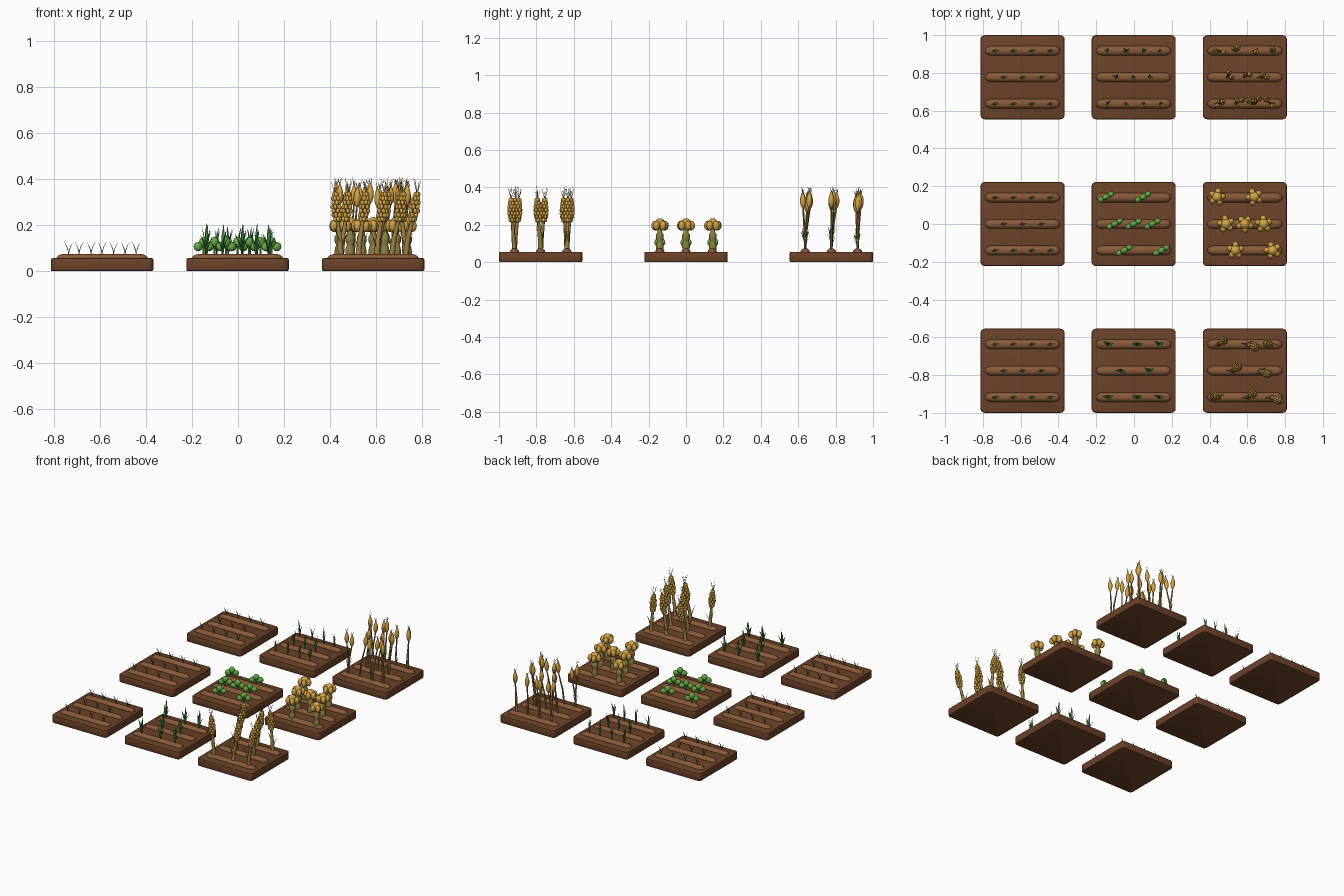
import bpy, bmesh, math, random
from mathutils import Vector, Matrix

if "Cube" in bpy.data.objects:
    bpy.data.objects.remove(bpy.data.objects["Cube"])

random.seed(4)
U = random.uniform


def material(name, r, g, b):
    m = bpy.data.materials.new(name)
    m.diffuse_color = (r, g, b, 1)
    m.use_nodes = True
    m.node_tree.nodes["Principled BSDF"].inputs["Base Color"].default_value = m.diffuse_color
    return m


SOIL = material("soil", 0.15, 0.055, 0.022)
RIDGE = material("ridge_soil", 0.25, 0.10, 0.04)
SPROUT = material("sprout_green", 0.09, 0.27, 0.05)
LEAF = material("leaf_green", 0.05, 0.25, 0.05)
BUSH = material("bush_green", 0.13, 0.42, 0.06)
STRAW = material("straw", 0.36, 0.22, 0.06)
GOLD = material("gold", 0.66, 0.37, 0.06)
OLIVE = material("olive_stalk", 0.26, 0.22, 0.05)


def finish(bm, name, mat, origin=(0, 0, 0), angle=50):
    bmesh.ops.recalc_face_normals(bm, faces=bm.faces)
    me = bpy.data.meshes.new(name)
    bm.to_mesh(me)
    bm.free()
    me.materials.append(mat)
    ob = bpy.data.objects.new(name, me)
    ob.location = origin
    bpy.context.collection.objects.link(ob)
    bpy.ops.object.select_all(action='DESELECT')
    ob.select_set(True)
    bpy.context.view_layer.objects.active = ob
    bpy.ops.object.shade_smooth_by_angle(angle=math.radians(angle))
    return ob


def blob(bm, loc, scale, turn=0, seg=12):
    m = Matrix.Translation(loc) @ Matrix.Rotation(turn, 4, 'Z') @ Matrix.Diagonal((*scale, 1))
    bmesh.ops.create_uvsphere(bm, u_segments=seg, v_segments=seg * 2 // 3, radius=1, matrix=m)


def tube(bm, pts, radii, n=6, flat=1.0, side=None):
    """Sweep an oval ring along a path; flat < 1 makes a leaf blade."""
    pts = [Vector(p) for p in pts]
    rings = []
    for i, p in enumerate(pts):
        t = (pts[min(i + 1, len(pts) - 1)] - pts[max(i - 1, 0)]).normalized()
        s = Vector(side or (0, 1, 0))
        s = (s - t * s.dot(t)).normalized()
        k = s.cross(t)
        rings.append([bm.verts.new(p + radii[i] * (s * math.cos(a) + k * flat * math.sin(a)))
                      for a in (2 * math.pi * j / n for j in range(n))])
    for a, b in zip(rings, rings[1:]):
        for j in range(n):
            bm.faces.new((a[j], a[(j + 1) % n], b[(j + 1) % n], b[j]))
    bm.faces.new(rings[0])
    bm.faces.new(rings[-1])


def blade(bm, base, az, reach, height, width):
    b, d = Vector(base), Vector((math.cos(az), math.sin(az), 0))
    pts = [b + d * reach * f * f + Vector((0, 0, height * f)) for f in (0, 0.35, 0.7, 1)]
    tube(bm, pts, [width * 0.5, width, width * 0.7, 0.0006], 4, 0.25, (-d.y, d.x, 0))


def awns(bm, tip, count, length, spread):
    for i in range(count):
        a = 2 * math.pi * i / count + U(0, 1)
        end = Vector(tip) + Vector((math.cos(a) * spread, math.sin(a) * spread, length * U(0.7, 1)))
        tube(bm, [tip, end], [0.0018, 0.0006], 3)


ROWS = (0.14, 0, -0.14)
TOP = 0.07


def plot(name, ox, oy):
    # Soil slab with rounded corners
    bm = bmesh.new()
    bmesh.ops.create_cube(bm, size=1, matrix=Matrix.Translation((0, 0, 0.028)) @ Matrix.Diagonal((0.445, 0.445, 0.056, 1)))
    up = [e for e in bm.edges if abs(e.verts[0].co.z - e.verts[1].co.z) > 0.01]
    bmesh.ops.bevel(bm, geom=up, offset=0.022, segments=4, profile=0.5, affect='EDGES')
    rim = [e for f in bm.faces if abs(f.normal.z) > 0.9 for e in f.edges]
    bmesh.ops.bevel(bm, geom=rim, offset=0.007, segments=2, profile=0.5, affect='EDGES')
    finish(bm, name + "_soil_bed", SOIL, (ox, oy, 0), 35)
    # Three raised planting ridges
    bm = bmesh.new()
    for y in ROWS:
        tube(bm, [(x, y, 0.052) for x in (-0.198, -0.192, -0.18, -0.165, 0.165, 0.18, 0.192, 0.198)],
             [0.006, 0.016, 0.023, 0.026, 0.026, 0.023, 0.016, 0.006], 16, 0.88)
    finish(bm, name + "_ridges", RIDGE, (ox, oy, 0))


def spots(outer, middle):
    return [(x, y) for y in ROWS for x in (outer if y else middle)]


plots = [(n, y) for n, y in (("tall_grain", 0.777), ("lobed_crop", 0), ("ear_grain", -0.777))]
for n, y in plots:
    for stage, x in (("seed", -0.59), ("growing", -0.002), ("ripe", 0.587)):
        plot(n + "_" + stage, x, y)
    # Seedlings: two-leaf sprouts
    bm = bmesh.new()
    for px, py in spots((-0.145, -0.048, 0.05, 0.148), (-0.1, 0, 0.1)):
        for az in (0.15, math.pi + 0.15):
            blade(bm, (px, py, TOP), az, 0.02, 0.058, 0.0065)
    finish(bm, n + "_sprouts", SPROUT, (-0.59, y, 0))

# Growing grain: tufts of narrow blades
bm = bmesh.new()
for px, py in spots((-0.14, -0.04, 0.055, 0.14), (-0.09, 0, 0.085)):
    turn = U(0, 6)
    for i in range(4):
        blade(bm, (px, py, TOP), turn + i * 1.57 + U(-.3, .3), U(0.008, 0.026), U(0.07, 0.125), 0.006)
finish(bm, "tall_grain_blades", LEAF, (-0.002, 0.777, 0))

# Growing ear grain: fewer, broader blades
bm = bmesh.new()
for px, py in spots((-0.135, 0.02, 0.135), (-0.065, 0.08)):
    for az, r, h in ((0.0, 0.03, 0.08), (2.9, 0.03, 0.09), (1.2, 0.008, 0.135), (-0.5, 0.02, 0.11)):
        blade(bm, (px, py, TOP), az + U(-.4, .4), r, h * U(0.9, 1.03), 0.0095)
finish(bm, "ear_grain_blades", LEAF, (-0.002, -0.777, 0))

# Growing lobed crop: three-lobed bushes
lobed = [(-0.147, 0.143), (0.05, 0.143), (-0.1, 0), (0, 0), (0.1, 0), (-0.05, -0.14), (0.147, -0.14)]
bm = bmesh.new()
for px, py in lobed:
    tube(bm, [(px, py, 0.06), (px, py, 0.12)], [0.006, 0.005])
    for s in (-1, 1):
        blob(bm, (px + s * 0.024, py + s * 0.013, 0.106), (0.021, 0.015, 0.02), 0.5)
    blob(bm, (px, py, 0.126), (0.021, 0.016, 0.022), 0.5)
finish(bm, "leafy_bushes", BUSH, (-0.002, 0, 0))

# Ripe lobed crop: bulging stalks with five-lobed caps
stalks, caps = bmesh.new(), bmesh.new()
for px, py in lobed:
    zs = (0.06, 0.082, 0.1, 0.114, 0.13, 0.148, 0.16, 0.19)
    tube(stalks, [(px, py, z) for z in zs], [0.018, 0.021, 0.019, 0.014, 0.021, 0.021, 0.013, 0.013], 12)
    blob(caps, (px, py, 0.204), (0.029, 0.029, 0.031))
    turn = U(0, 1.25)
    for i in range(5):
        a = turn + i * math.tau / 5
        blob(caps, (px + 0.028 * math.cos(a), py + 0.028 * math.sin(a), 0.196), (0.02, 0.017, 0.026), a)
finish(stalks, "lobed_crop_stalks", OLIVE, (0.587, 0, 0))
finish(caps, "lobed_crop_caps", GOLD, (0.587, 0, 0))

# Ripe tall grain: thin stems with smooth oval heads and awns
stems, heads, leaves = bmesh.new(), bmesh.new(), bmesh.new()
groups = spots((-0.14, -0.045, 0.05, 0.14), (-0.09, 0, 0.085))
for i, (px, py) in enumerate(groups):
    for k in range(1 if i % 3 == 2 else 2):
        dx, dy, h = U(-0.03, 0.03), U(-0.012, 0.03), U(0.265, 0.295)
        base = Vector((px + (k - 0.5) * 0.012, py, 0.06))
        neck = Vector((px + dx, py + dy, h))
        tube(stems, [base, base.lerp(neck, 0.5) - Vector((dx, dy, 0)) * 0.2, neck], [0.006, 0.0055, 0.004])
        tip = neck + Vector((dx * 0.15, dy * 0.15, 0.088))
        tube(heads, [neck.lerp(tip, f) for f in (0, 0.12, 0.35, 0.6, 0.85, 1)],
             [0.004, 0.010, 0.0155, 0.0145, 0.008, 0.002], 8)
        awns(stems, tip - Vector((0, 0, 0.01)), 4, 0.035, 0.009)
    for j in range(2):
        blade(leaves, (px, py, TOP), U(0, 6.28), 0.025, U(0.06, 0.12), 0.005)
finish(stems, "tall_grain_stems", STRAW, (0.587, 0.777, 0))
finish(heads, "tall_grain_heads", GOLD, (0.587, 0.777, 0))
finish(leaves, "tall_grain_dry_leaves", OLIVE, (0.587, 0.777, 0))

# Ripe ear grain: stout stems with ears of stacked kernels
stems, ears, leaves = bmesh.new(), bmesh.new(), bmesh.new()
for i, (px, py) in enumerate(spots((-0.14, 0.015, 0.14), (-0.065, 0.08))):
    dx = (0.02, 0.03, -0.015)[i % 3]
    dy = (0.015, -0.012, 0.004)[i % 3]
    neck = Vector((px + dx, py + dy, 0.22))
    tip = neck + Vector((dx * 0.7, dy * 0.5, 0.125))
    tube(stems, [(px, py, 0.06), (px + dx * 0.35, py + dy * 0.4, 0.14), neck, tip], [0.013, 0.011, 0.008, 0.004], 8)
    for lev in range(7):
        c = neck.lerp(tip, (lev + 0.3) / 7)
        r = (0.011, 0.015, 0.017, 0.016, 0.014, 0.011, 0.007)[lev]
        for k in range(5):
            a = k * math.tau / 5 + lev * math.pi / 5
            blob(ears, (c.x + r * math.cos(a), c.y + r * math.sin(a), c.z), (0.009, 0.009, 0.012), a, 8)
    awns(stems, tip - Vector((0, 0, 0.01)), 6, 0.075, 0.018)
    for az, h in ((0.3, 0.1), (3.4, 0.12)):
        blade(leaves, (px, py, TOP), az + U(-.5, .5), 0.035, h, 0.007)
finish(stems, "ear_grain_stems", STRAW, (0.587, -0.777, 0))
finish(ears, "ear_grain_kernels", GOLD, (0.587, -0.777, 0))
finish(leaves, "ear_grain_dry_leaves", OLIVE, (0.587, -0.777, 0))
